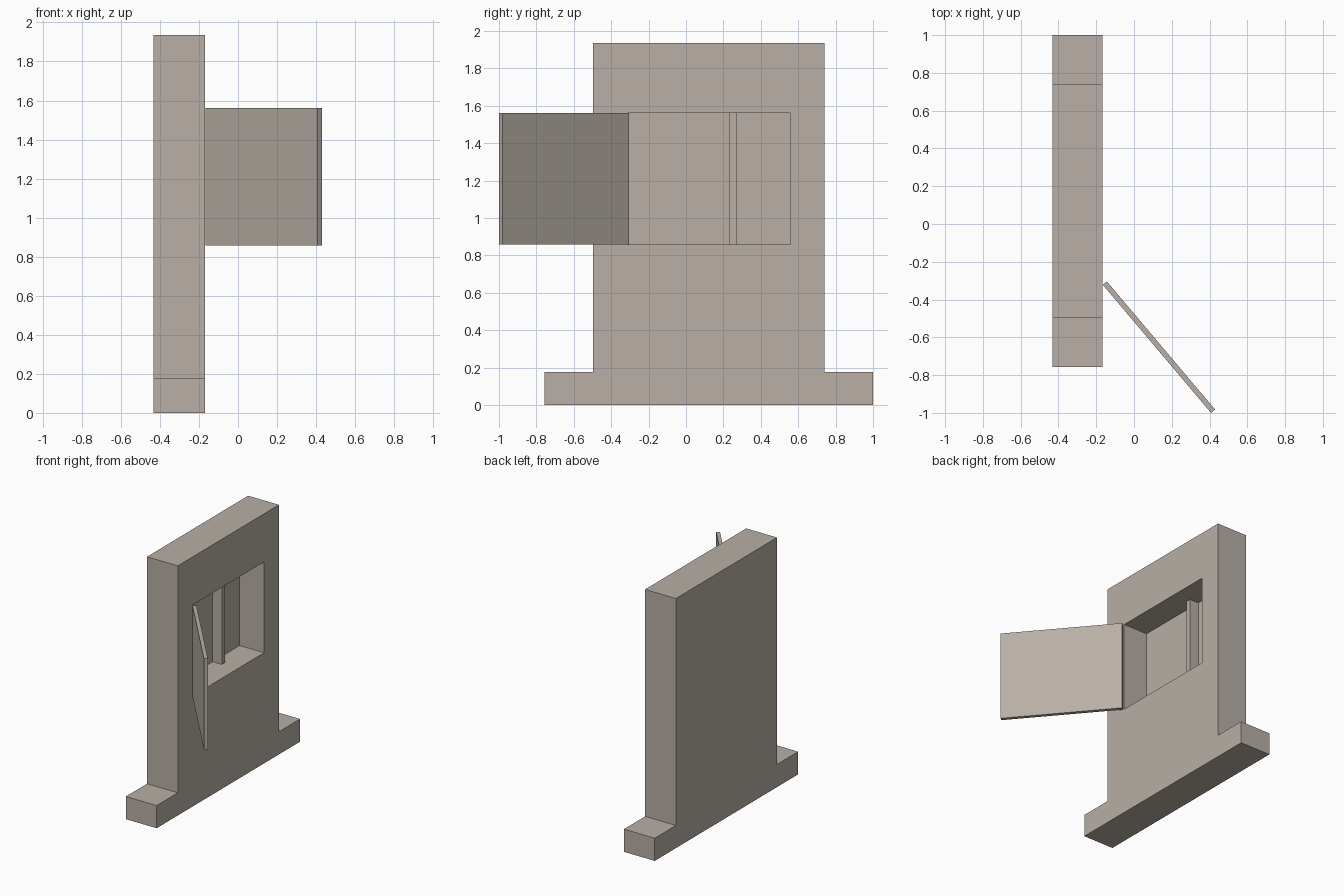
import bpy, bmesh, math
from mathutils import Matrix, Vector

if "Cube" in bpy.data.objects:
    bpy.data.objects.remove(bpy.data.objects["Cube"])

stone = bpy.data.materials.new("warm_grey")
stone.diffuse_color = (0.48, 0.43, 0.38, 1)
stone.use_nodes = True
stone.node_tree.nodes["Principled BSDF"].inputs["Base Color"].default_value = stone.diffuse_color


def add_object(name, bm):
    bmesh.ops.recalc_face_normals(bm, faces=bm.faces[:])
    mesh = bpy.data.meshes.new(name)
    bm.to_mesh(mesh)
    bm.free()
    mesh.materials.append(stone)
    obj = bpy.data.objects.new(name, mesh)
    bpy.context.collection.objects.link(obj)
    return obj


def box(name, lo, hi, angle=0):
    """Box between two corners, turned about its own vertical axis."""
    lo, hi = Vector(lo), Vector(hi)
    bm = bmesh.new()
    m = (Matrix.Translation((lo + hi) / 2) @ Matrix.Rotation(angle, 4, 'Z')
         @ Matrix.Diagonal((*(hi - lo), 1)))
    bmesh.ops.create_cube(bm, size=1, matrix=m)
    return add_object(name, bm)


X_BACK, X_FRONT = -0.432, -0.168
Z_LOW, Z_HIGH = 0.858, 1.562
X_RECESS = -0.378

# Wall with a wider foot: one profile extruded through the thickness
profile = [(-0.757, 0), (1, 0), (1, 0.176), (0.741, 0.176), (0.741, 1.936),
           (-0.498, 1.936), (-0.498, 0.176), (-0.757, 0.176)]
bm = bmesh.new()
face = bm.faces.new([bm.verts.new((X_BACK, y, z)) for y, z in profile])
ext = bmesh.ops.extrude_face_region(bm, geom=[face])
bmesh.ops.translate(bm, vec=(X_FRONT - X_BACK, 0, 0),
                    verts=[v for v in ext["geom"] if isinstance(v, bmesh.types.BMVert)])
wall = add_object("wall_with_foot", bm)

# Recess cut into the wall
cutter = box("recess_cutter", (X_RECESS, -0.31, Z_LOW), (0, 0.56, Z_HIGH))
cutter.hide_render = True
cut = wall.modifiers.new("recess", 'BOOLEAN')
cut.operation = 'DIFFERENCE'
cut.solver = 'EXACT'
cut.object = cutter
bpy.context.view_layer.objects.active = wall
bpy.ops.object.modifier_apply(modifier=cut.name)
bpy.data.objects.remove(cutter)

# Upright divider standing against the back of the recess
box("recess_divider", (X_RECESS, 0.23, Z_LOW), (-0.30, 0.27, Z_HIGH))

# Thin door swung open from the edge of the recess
cx, cy, length, thick = 0.132, -0.652, 0.888, 0.028
box("open_door", (cx - length / 2, cy - thick / 2, Z_LOW),
    (cx + length / 2, cy + thick / 2, Z_HIGH), math.radians(-49.8))
